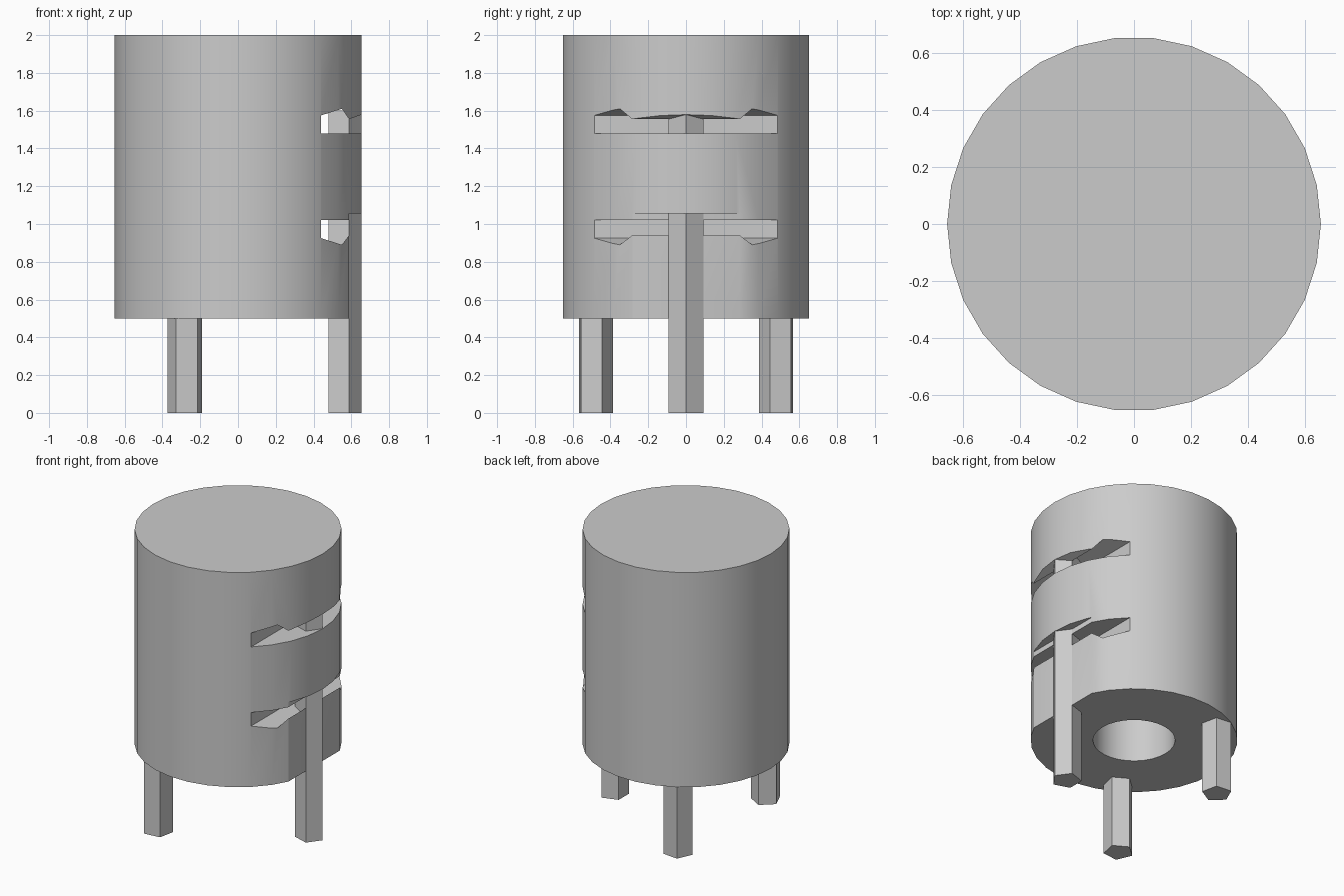
import bpy, bmesh
from math import radians, cos, sin, tau
from mathutils import Matrix, Vector

cube = bpy.data.objects.get("Cube")
if cube:
    bpy.data.objects.remove(cube, do_unlink=True)

R = 0.655          # body radius
LEG_R = 0.0965     # leg radius, outer corner flush with the body

grey = bpy.data.materials.new("plain grey")
grey.use_nodes = True
GREY = (0.6, 0.6, 0.6, 1)
grey.diffuse_color = GREY
grey.node_tree.nodes["Principled BSDF"].inputs["Base Color"].default_value = GREY


def prism(name, outline, depth):
    """Extrude a closed outline of 3D points along a depth vector."""
    bm = bmesh.new()
    face = bm.faces.new([bm.verts.new(p) for p in outline])
    ext = bmesh.ops.extrude_face_region(bm, geom=[face], use_keep_orig=True)
    top = [v for v in ext["geom"] if isinstance(v, bmesh.types.BMVert)]
    bmesh.ops.translate(bm, verts=top, vec=depth)
    bmesh.ops.recalc_face_normals(bm, faces=bm.faces)
    mesh = bpy.data.meshes.new(name)
    bm.to_mesh(mesh)
    bm.free()
    mesh.materials.append(grey)
    obj = bpy.data.objects.new(name, mesh)
    bpy.context.collection.objects.link(obj)
    return obj


def column(name, radius, sides, z0, z1):
    ring = [(radius * cos(tau * i / sides), radius * sin(tau * i / sides), z0)
            for i in range(sides)]
    return prism(name, ring, Vector((0, 0, z1 - z0)))


def slot(name, profile):
    return prism(name, [(x, -1, z) for x, z in profile], Vector((0, 2, 0)))


def cut(target, cutter):
    bpy.context.view_layer.objects.active = target
    mod = target.modifiers.new("cut", 'BOOLEAN')
    mod.operation = 'DIFFERENCE'
    mod.solver = 'EXACT'
    mod.object = cutter
    bpy.ops.object.modifier_apply(modifier=mod.name)
    bpy.data.objects.remove(cutter, do_unlink=True)


# Body with a blind bore from below
body = column("body", R, 30, 0.5, 2.0)
cut(body, column("bore_cutter", 0.26, 30, 0.3, 1.5))

# Lower slot, with the flat recess running down to the body's base
cut(body, slot("lower_slot_cutter", [
    (0.44, 1.02), (0.44, 0.925), (0.55, 0.89), (0.588, 0.94), (0.588, 0.3),
    (0.8, 0.3), (0.8, 1.055), (0.588, 1.055), (0.588, 1.02)]))

# Upper slot
cut(body, slot("upper_slot_cutter", [
    (0.44, 1.478), (0.8, 1.478), (0.8, 1.632), (0.588, 1.555),
    (0.55, 1.61), (0.44, 1.575)]))

bpy.ops.object.select_all(action='DESELECT')
body.select_set(True)
bpy.context.view_layer.objects.active = body
bpy.ops.object.shade_smooth_by_angle(angle=radians(30))

# Three five-sided legs; the side one runs up through both slots
for name, angle, top in (("side_leg", 0, 1.6), ("back_leg", 120, 0.52),
                         ("front_leg", -120, 0.52)):
    leg = column(name, LEG_R, 5, 0, top)
    leg.data.transform(Matrix.Rotation(radians(angle), 4, 'Z')
                       @ Matrix.Translation((R - LEG_R, 0, 0)))
